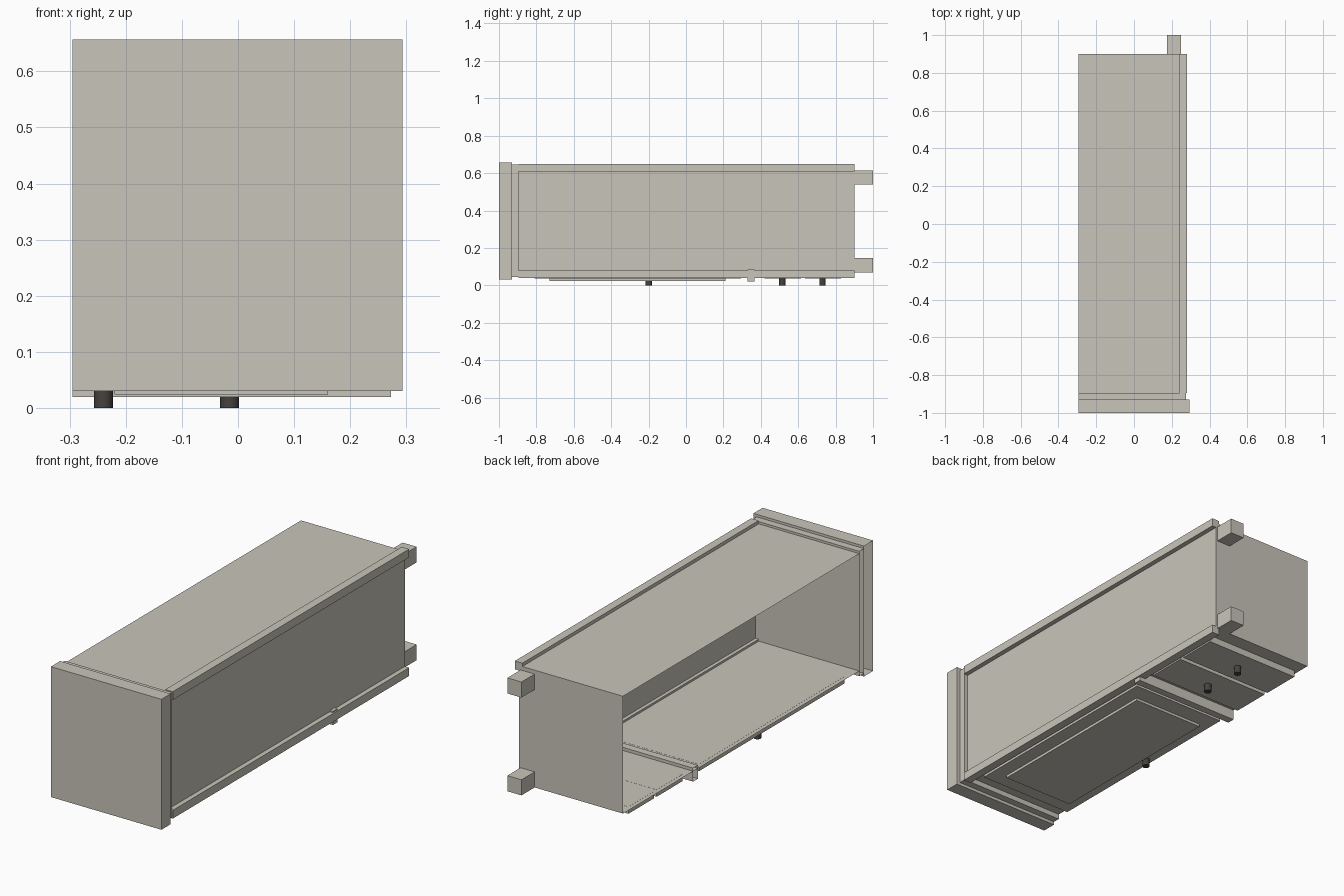
import bpy, bmesh
from mathutils import Matrix

if "Cube" in bpy.data.objects:
    bpy.data.objects.remove(bpy.data.objects["Cube"])


def material(name, rgb):
    m = bpy.data.materials.new(name)
    m.diffuse_color = (*rgb, 1)
    m.use_nodes = True
    m.node_tree.nodes["Principled BSDF"].inputs["Base Color"].default_value = m.diffuse_color
    return m


PAINT = material("warm_grey_paint", (0.58, 0.56, 0.49))
DARK = material("dark_metal", (0.06, 0.055, 0.047))
CUT = -0.295   # open plane where the half cabinet ends


def finish(bm, name, mat):
    me = bpy.data.meshes.new(name)
    bm.to_mesh(me)
    bm.free()
    me.materials.append(mat)
    ob = bpy.data.objects.new(name, me)
    bpy.context.collection.objects.link(ob)
    return ob


def box(name, x, y, z, open_side=False):
    """Box from ranges; open_side drops the face on the cut plane."""
    bm = bmesh.new()
    bmesh.ops.create_cube(bm, size=1)
    for v in bm.verts:
        for i, r in enumerate((x, y, z)):
            v.co[i] = r[0] if v.co[i] < 0 else r[1]
    if open_side:
        gone = [f for f in bm.faces if f.calc_center_median().x < x[0] + 1e-4]
        bmesh.ops.delete(bm, geom=gone, context='FACES')
    return finish(bm, name, PAINT)


def knob(name, x, y):
    bm = bmesh.new()
    bmesh.ops.create_cone(bm, cap_ends=True, segments=20, radius1=0.017,
                          radius2=0.017, depth=0.042,
                          matrix=Matrix.Translation((x, y, 0.021)))
    ob = finish(bm, name, DARK)
    for p in ob.data.polygons:
        p.use_smooth = len(p.vertices) == 4
    return ob


# Carcass, moulding and top slab, all open at the cut plane
box("carcass", (CUT, 0.257), (-0.896, 0.90), (0.07, 0.634), True)
box("moulding", (CUT, 0.275), (-0.93, -0.895), (0.045, 0.645), True)
box("top_slab", (CUT, 0.293), (-1.0, -0.93), (0.03, 0.657), True)

# Corner posts and feet, front and back
for side, pz, fz in (("front", (0.04, 0.08), (0.07, 0.145)),
                     ("back", (0.61, 0.65), (0.54, 0.615))):
    box(side + "_post", (0.24, 0.28), (-0.895, 0.90), pz)
    box(side + "_foot", (0.175, 0.25), (0.90, 1.0), fz)

# Divider rail between door and drawers
box("divider_rail", (CUT, 0.273), (0.33, 0.367), (0.02, 0.085), True)

# Door with raised panel
box("door", (-0.275, 0.23), (-0.81, 0.295), (0.037, 0.0705))
box("door_panel", (-0.22, 0.16), (-0.73, 0.21), (0.024, 0.04))
knob("door_knob", -0.24, -0.20)

# Two drawers
for i, y in enumerate((0.515, 0.73)):
    box(f"drawer_{i + 1}", (-0.275, 0.235), (y - 0.095, y + 0.1), (0.037, 0.0705))
    knob(f"drawer_knob_{i + 1}", -0.015, y)
